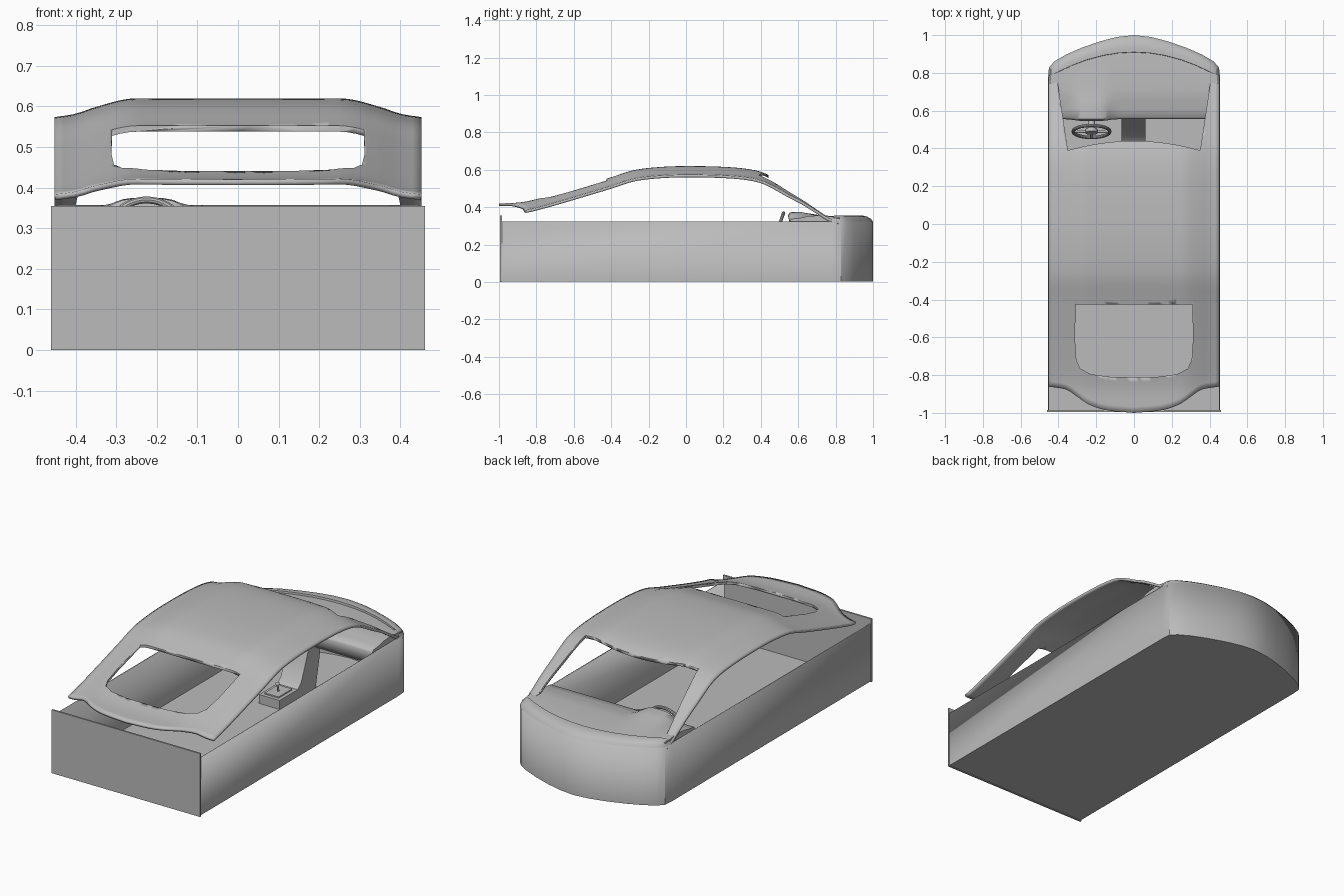
import bpy, bmesh, math
from mathutils import Vector

if "Cube" in bpy.data.objects:
    bpy.data.objects.remove(bpy.data.objects["Cube"])

grey = bpy.data.materials.new("plain_grey")
grey.diffuse_color = (0.5, 0.5, 0.5, 1)
grey.use_nodes = True
grey.node_tree.nodes["Principled BSDF"].inputs["Base Color"].default_value = grey.diffuse_color


def finish(ob, angle=35):
    ob.data.materials.clear()
    ob.data.materials.append(grey)
    bpy.ops.object.select_all(action='DESELECT')
    bpy.context.view_layer.objects.active = ob
    ob.select_set(True)
    bpy.ops.object.shade_smooth_by_angle(angle=math.radians(angle))
    return ob


def mesh(name, verts, faces, angle=35):
    me = bpy.data.meshes.new(name)
    me.from_pydata(verts, [], faces)
    bm = bmesh.new()
    bm.from_mesh(me)
    bmesh.ops.recalc_face_normals(bm, faces=bm.faces)
    bm.to_mesh(me)
    bm.free()
    ob = bpy.data.objects.new(name, me)
    bpy.context.collection.objects.link(ob)
    return finish(ob, angle)


def loft(name, rows, closed=False, caps=False, angle=35):
    n, m = len(rows[0]), len(rows)
    faces = [(i * n + j, i * n + (j + 1) % n, (i + 1) * n + (j + 1) % n, (i + 1) * n + j)
             for i in range(m - 1) for j in range(n if closed else n - 1)]
    if caps:
        faces += [tuple(range(n)), tuple((m - 1) * n + j for j in range(n))]
    return mesh(name, [p for r in rows for p in r], faces, angle)


def thicken(ob, t, offset=-1):
    md = ob.modifiers.new("thickness", 'SOLIDIFY')
    md.thickness, md.offset = t, offset


def box(name, lo, hi):
    rows = [[(x, lo[1], lo[2]), (x, hi[1], lo[2]), (x, hi[1], hi[2]), (x, lo[1], hi[2])]
            for x in (lo[0], hi[0])]
    return loft(name, rows, True, True)


def interp(pts, v):
    # smooth curve through (key, value) points
    if v <= pts[0][0]:
        return pts[0][1]
    for i in range(len(pts) - 1):
        (a, p), (b, q) = pts[i], pts[i + 1]
        if v <= b:
            def slope(k):
                k0, k1 = max(k - 1, 0), min(k + 1, len(pts) - 1)
                return (pts[k1][1] - pts[k0][1]) / (pts[k1][0] - pts[k0][0])
            t, h = (v - a) / (b - a), b - a
            return ((2*t**3 - 3*t*t + 1) * p + (t**3 - 2*t*t + t) * h * slope(i)
                    + (3*t*t - 2*t**3) * q + (t**3 - t*t) * h * slope(i + 1))
    return pts[-1][1]


# Lower body tub: outline with bowed nose, open top
half = [(.455, .78), (.45, .83), (.42, .862), (.36, .897), (.28, .932), (.18, .967), (.09, .99)]
nose = half + [(0, 1)] + [(-x, y) for x, y in reversed(half)]
outline = [(.455, -.99)] + nose + [(-.455, -.99)]
n = len(outline)
verts = [(x, y, z) for z in (.003, .325) for x, y in outline]
tub = mesh("body_tub", verts, [tuple(range(n))] +
           [(i, (i + 1) % n, n + (i + 1) % n, n + i) for i in range(n)])
bm = bmesh.new()
bm.from_mesh(tub.data)
if sum(f.normal.z * f.calc_area() for f in bm.faces) > 0:
    bmesh.ops.reverse_faces(bm, faces=bm.faces)
bm.to_mesh(tub.data)
bm.free()
thicken(tub, .008)
box("tail_panel", (-.46, -.994, 0), (.46, -.984, .355))

# Cowl strip between nose and windscreen opening
rows = []
for t, z in ((0, .323), (.12, .338), (.35, .35), (.7, .357), (1, .357), (1.03, .335)):
    row = []
    for x, y in nose:
        s = x / .455
        ix, iy = .41 * s, .8 + .11 * (1 - s * s)
        row.append((x + (ix - x) * t, y + (iy - y) * t, z))
    rows.append(row)
loft("cowl", rows, angle=60)

# Roof shell: long profile with drooping sides
TOP = [(-1, .42), (-.87, .428), (-.72, .465), (-.41, .557), (-.28, .598), (-.14, .615), (0, .62),
       (.2, .616), (.34, .603), (.43, .578), (.61, .475), (.76, .365), (.82, .325)]
TAIL = [(0, -1), (.15, -.985), (.24, -.955), (.3, -.915), (.35, -.88), (.4, -.868), (.46, -.86)]


def roof_z(x, y):
    t = min(max((abs(x) - .25) / .17, 0), 1)
    d = .034 * t * t * (3 - 2 * t) + .012 * max(0, (abs(x) - .36) / .09)
    return interp(TOP, y) - d * min(1, max(0, (.95 - y) / .4))


rows = []
for i in range(57):
    v = i / 56
    row = []
    for j in range(41):
        x = -.452 + .904 * j / 40
        y0 = interp(TAIL, abs(x))
        y = y0 + (.815 - y0) * v
        row.append((x, y, roof_z(x, y)))
    rows.append(row)
roof = loft("roof_shell", rows)
if roof.data.polygons[0].normal.z < 0:
    roof.data.flip_normals()
thicken(roof, .014)


def cutter(name, pts):
    ob = loft(name, [[(x, y, z) for x, y in pts] for z in (.1, .9)], True, True)
    ob.hide_render = True
    ob.hide_set(True)
    md = roof.modifiers.new(name, 'BOOLEAN')
    md.operation, md.object, md.solver = 'DIFFERENCE', ob, 'EXACT'


# Rear window and windscreen openings
side = [(.31, -.425), (.312, -.62), (.305, -.72), (.285, -.765), (.23, -.795), (.12, -.81)]
cutter("rear_window_cutter", side + [(-x, y) for x, y in reversed(side)])
edge = [.35 * (1 - k / 6) for k in range(13)]
cutter("windscreen_cutter", [(x, .39 + .05 * (1 - (x / .35) ** 2)) for x in edge]
       + [(-.412, .8), (-.412, .95), (.412, .95), (.412, .8)])
finish(roof)

# Dashboard with instrument hood on the driver side
rows = []
for i in range(45):
    x = -.445 + .89 * i / 44
    hood = math.exp(-((x + .225) / .1) ** 4)
    front = .815 + .10 * (1 - (x / .455) ** 2)
    rows.append([(x, y, z) for y, z in (
        (.6, .235), (.565, .27), (.555 - .01 * hood, .325 + .03 * hood),
        (.565 - .01 * hood, .338 + .035 * hood), (.61, .342 + .033 * hood),
        (.65, .352 + .016 * hood), (.72, .357), (front, .345), (front, .235))])
loft("dashboard", rows, True, True, 50)

# Centre console sweeping from floor tray up to dashboard
prof = [(.28, .01), (.28, .06), (.44, .06), (.47, .085), (.51, .18), (.54, .26), (.56, .3),
        (.64, .3), (.64, .2), (.6, .01)]
loft("centre_console", [[(x, y, z) for y, z in prof] for x in (-.065, .062)], True, True)
box("gear_plate", (-.045, .3, .06), (.042, .42, .067))


def rod(name, a, b, r):
    a, b = Vector(a), Vector(b)
    bpy.ops.mesh.primitive_cylinder_add(vertices=16, radius=r, depth=(b - a).length,
                                        location=(a + b) / 2)
    ob = bpy.context.object
    ob.rotation_euler = (b - a).to_track_quat('Z', 'Y').to_euler()
    ob.name = name
    finish(ob)


rod("gear_lever", (0, .36, .06), (0, .35, .105), .005)
bpy.ops.mesh.primitive_uv_sphere_add(segments=16, ring_count=10, radius=.011, location=(0, .35, .11))
bpy.context.object.name = "gear_knob"
finish(bpy.context.object)

# Steering wheel: rim, hub, spokes and column
C = Vector((-.225, .49, .278))
tilt = math.radians(71)
up, axis = Vector((0, math.cos(tilt), math.sin(tilt))), Vector((0, -math.sin(tilt), math.cos(tilt)))
bpy.ops.mesh.primitive_torus_add(major_radius=.097, minor_radius=.009, major_segments=40,
                                 minor_segments=10, location=C, rotation=(tilt, 0, 0))
bpy.context.object.name = "steering_rim"
finish(bpy.context.object)
rod("steering_hub", C - axis * .012, C + axis * .008, .032)
for k, a in enumerate((0, 180, 270)):
    d = Vector((1, 0, 0)) * math.cos(math.radians(a)) + up * math.sin(math.radians(a))
    rod("steering_spoke_%d" % (k + 1), C + d * .02, C + d * .095, .008)
rod("steering_column", C, C - axis * .12, .018)
